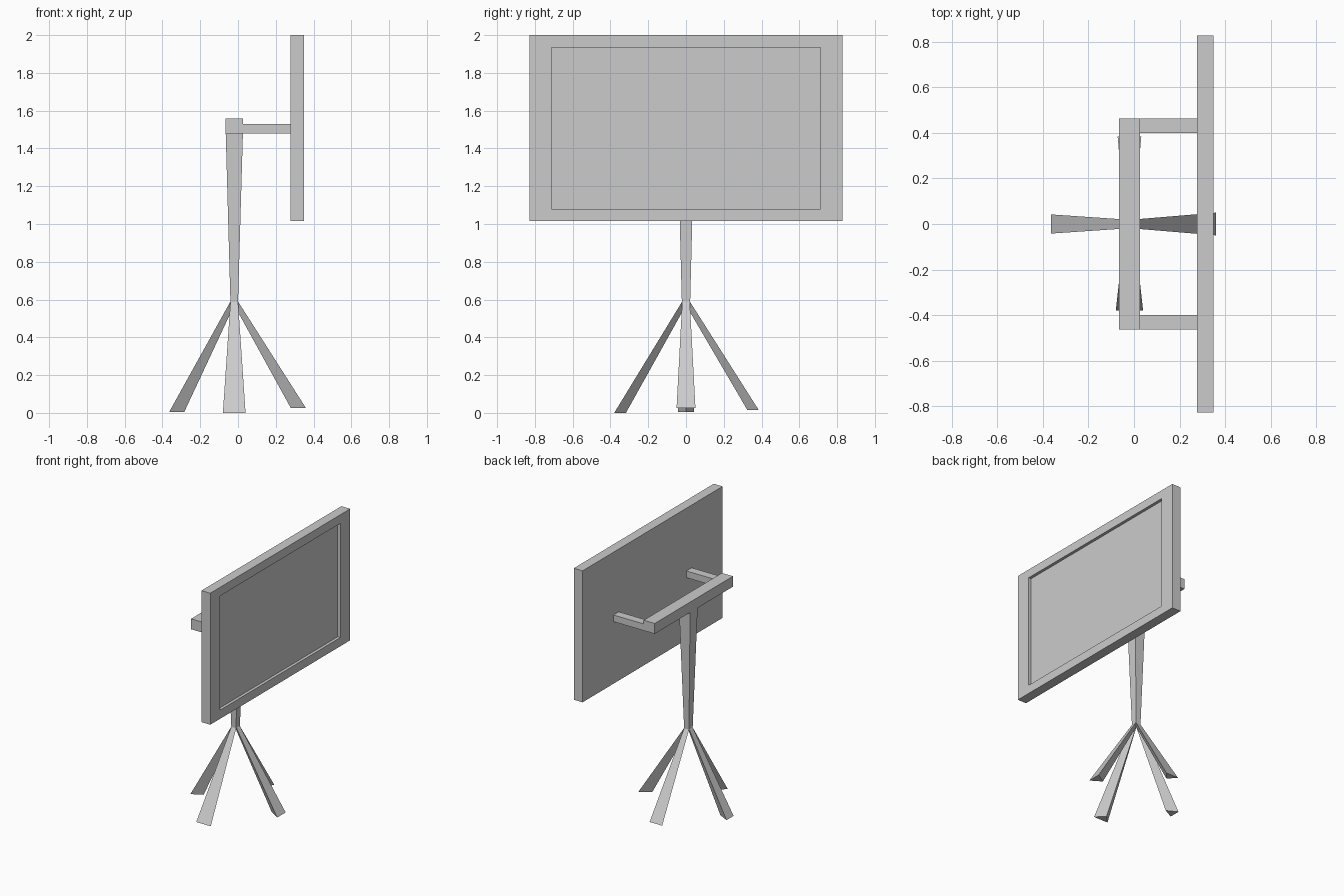
import bpy, bmesh
from mathutils import Vector

if "Cube" in bpy.data.objects:
    bpy.data.objects.remove(bpy.data.objects["Cube"])


def finish(bm, name):
    bmesh.ops.recalc_face_normals(bm, faces=bm.faces)
    mesh = bpy.data.meshes.new(name)
    bm.to_mesh(mesh)
    bm.free()
    obj = bpy.data.objects.new(name, mesh)
    bpy.context.collection.objects.link(obj)
    return obj


def loft(name, bottom, top):
    """Closed solid between two matching outlines."""
    bm = bmesh.new()
    a = [bm.verts.new(p) for p in bottom]
    b = [bm.verts.new(p) for p in top]
    n = len(a)
    bm.faces.new(a)
    bm.faces.new(b)
    for i in range(n):
        j = (i + 1) % n
        bm.faces.new((a[i], a[j], b[j], b[i]))
    return finish(bm, name)


def rect(x0, x1, y0, y1, z):
    return [(x0, y0, z), (x1, y0, z), (x1, y1, z), (x0, y1, z)]


def box(name, x, y, z):
    return loft(name, rect(*x, *y, z[0]), rect(*x, *y, z[1]))


# Screen panel with a shallow recess on its +x face
panel = box("screen_panel", (0.277, 0.35), (-0.828, 0.828), (1.015, 2.0))
bm = bmesh.new()
bm.from_mesh(panel.data)
front = max(bm.faces, key=lambda f: f.calc_center_median().x)
bmesh.ops.inset_region(bm, faces=[front], thickness=0.05)
for v in front.verts:
    v.co.y = 0.712 if v.co.y > 0 else -0.712
    v.co.z = 1.935 if v.co.z > 1.5 else 1.08
floor = bmesh.ops.extrude_discrete_faces(bm, faces=[front])["faces"][0]
for v in floor.verts:
    v.co.x -= 0.022
bm.to_mesh(panel.data)
bm.free()

# Crossbar and the two arms that carry the screen
box("crossbar", (-0.065, 0.026), (-0.463, 0.463), (1.48, 1.558))
for side, y in (("left", (0.40, 0.463)), ("right", (-0.463, -0.40))):
    box("arm_" + side, (0.026, 0.277), y, (1.48, 1.53))

# Tapered post
loft("post", rect(-0.04, 0.0, -0.022, 0.022, 0.585),
     rect(-0.065, 0.026, -0.045, 0.045, 1.48))

# Splayed triangular legs: direction, outer reach, inner reach, half width, foot height
hub = Vector((-0.02, 0, 0))
legs = {
    "leg_left": ((-1, 0), 0.345, 0.265, 0.042, 0.004),
    "leg_right": ((1, 0), 0.38, 0.30, 0.05, 0.025),
    "leg_front": ((0, -1), 0.38, 0.318, 0.06, 0.0),
    "leg_back": ((0, 1), 0.385, 0.325, 0.052, 0.015),
}
for name, (d, outer, inner, half, z) in legs.items():
    out = Vector((*d, 0))
    side = Vector((-d[1], d[0], 0))

    def tri(o, i, w, zo, zi):
        return [hub + out * o + side * w + Vector((0, 0, zo)),
                hub + out * o - side * w + Vector((0, 0, zo)),
                hub + out * i + Vector((0, 0, zi))]

    loft(name, tri(outer, inner, half, z, z), tri(0.02, 0.0, 0.02, 0.59, 0.57))
